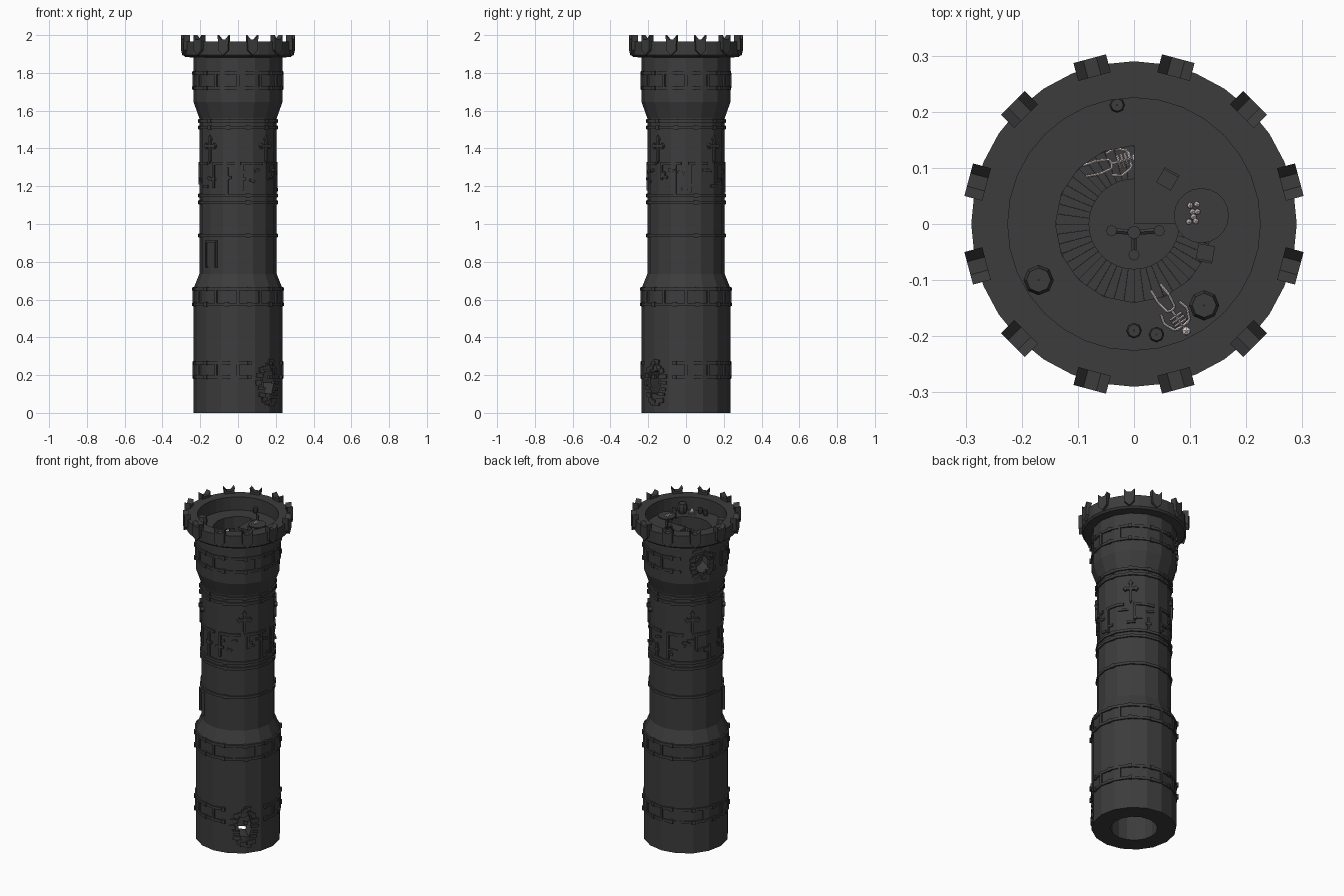
import bpy, bmesh, math, random
from mathutils import Matrix, Vector

if "Cube" in bpy.data.objects:
    bpy.data.objects.remove(bpy.data.objects["Cube"])
random.seed(7)
N = 16
rad = math.radians

def material(name, rgb):
    m = bpy.data.materials.new(name)
    m.diffuse_color = (*rgb, 1)
    m.use_nodes = True
    m.node_tree.nodes["Principled BSDF"].inputs["Base Color"].default_value = m.diffuse_color
    return m

STONE = material("dark_stone", (0.045, 0.045, 0.045))
BONE = material("pale_bone", (0.78, 0.68, 0.68))

def finish(name, bm, mat=STONE):
    bmesh.ops.recalc_face_normals(bm, faces=bm.faces[:])
    me = bpy.data.meshes.new(name)
    bm.to_mesh(me)
    bm.free()
    me.materials.append(mat)
    ob = bpy.data.objects.new(name, me)
    bpy.context.collection.objects.link(ob)
    return ob

def facet(r, deg):
    """Distance to the faceted wall in a given direction."""
    s = 360 / N
    return r * math.cos(math.pi / N) / math.cos(rad(deg % s - s / 2))

def on_wall(deg, r, z):
    """Frame with x pointing outward, y along the wall, z up."""
    return Matrix.Rotation(rad(deg), 4, 'Z') @ Matrix.Translation((r, 0, z))

def box(bm, M, sx, sy, sz):
    bmesh.ops.create_cube(bm, size=1, matrix=M @ Matrix.Diagonal((sx, sy, sz, 1)))

def lathe(bm, prof, n, M=Matrix()):
    rings = [[bm.verts.new(M @ Vector((r * math.cos(2 * math.pi * k / n), r * math.sin(2 * math.pi * k / n), z)))
              for r, z in prof] for k in range(n)]
    for k in range(n):
        a, b = rings[k], rings[(k + 1) % n]
        for i in range(len(prof)):
            j = (i + 1) % len(prof)
            bm.faces.new((a[i], a[j], b[j], b[i]))

def arc(bm, r0, r1, z0, z1, a0, a1, flat=True, step=11.25):
    """Ring piece with a rectangular section between two angles."""
    k = math.ceil((a1 - a0) / step - 1e-6)
    rows = []
    for i in range(k + 1):
        a = a0 + (a1 - a0) * i / k
        c, s = math.cos(rad(a)), math.sin(rad(a))
        p, q = (facet(r0, a), facet(r1, a)) if flat else (r0, r1)
        rows.append([bm.verts.new((d * c, d * s, z)) for d, z in ((p, z0), (q, z0), (q, z1), (p, z1))])
    for a, b in zip(rows, rows[1:]):
        for i in range(4):
            j = (i + 1) % 4
            bm.faces.new((a[i], a[j], b[j], b[i]))
    bm.faces.new(rows[0])
    bm.faces.new(rows[-1])

def prism(bm, pts, depth, M):
    """Outline in the local y-z plane, extruded along x."""
    lo = [bm.verts.new(M @ Vector((0, y, z))) for y, z in pts]
    hi = [bm.verts.new(M @ Vector((depth, y, z))) for y, z in pts]
    bm.faces.new(lo)
    bm.faces.new(hi)
    for i in range(len(pts)):
        j = (i + 1) % len(pts)
        bm.faces.new((lo[i], lo[j], hi[j], hi[i]))

def stick(bm, p, q, r, n=5):
    p, q = Vector(p), Vector(q)
    M = Matrix.Translation((p + q) / 2) @ (q - p).to_track_quat('Z', 'Y').to_matrix().to_4x4()
    bmesh.ops.create_cone(bm, cap_ends=True, segments=n, radius1=r, radius2=r, depth=(q - p).length, matrix=M)

# hollow tower body
bm = bmesh.new()
lathe(bm, [(.13, 0), (.235, 0), (.235, .66), (.205, .735), (.205, 1.56), (.235, 1.645),
           (.235, 1.885), (.14, 1.885), (.14, 1.6), (.13, 1.6)], N)
tower = finish("tower_body", bm)

# two broken openings with loose bricks around them
rubble = bmesh.new()
for deg, z, hy, hz in ((-45, .16, .05, .08), (147, 1.765, .05, .06)):
    bm = bmesh.new()
    pts = []
    for i in range(11):
        t = 2 * math.pi * i / 11
        f = random.uniform(.7, 1.1)
        pts.append((hy * f * math.cos(t), hz * f * math.sin(t)))
    prism(bm, pts, .3, on_wall(deg, .06, z))
    cutter = finish("hole_cutter", bm)
    cutter.hide_render = True
    mod = tower.modifiers.new("hole", 'BOOLEAN')
    mod.operation, mod.solver, mod.object = 'DIFFERENCE', 'EXACT', cutter
    bpy.context.view_layer.objects.active = tower
    bpy.ops.object.modifier_apply(modifier=mod.name)
    bpy.data.objects.remove(cutter)
    for i in range(18):
        t = 2 * math.pi * i / 18
        f = random.uniform(1.05, 1.5)
        a = deg + math.degrees(hy * f * math.cos(t) / .235)
        M = on_wall(a, facet(.235, a), z + hz * f * math.sin(t)) @ Matrix.Rotation(random.uniform(-.25, .25), 4, 'X')
        box(rubble, M, .016, random.uniform(.025, .05), random.uniform(.015, .028))
finish("rubble_bricks", rubble)

# raised rails around the wall
bm = bmesh.new()
for r, z in ((.235, .19), (.235, .265), (.235, .575), (.235, .655), (.205, .94), (.205, 1.115),
             (.205, 1.15), (.205, 1.51), (.205, 1.545), (.235, 1.72), (.235, 1.80)):
    gaps = [(-12, -78)] if z < .3 else [(180, 118)] if z > 1.7 else [(360, 0)]
    for a0, a1 in gaps:
        if a0 == 360:
            arc(bm, r - .005, r + .008, z - .008, z + .008, 0, 360)
        else:
            arc(bm, r - .005, r + .008, z - .008, z + .008, a0, a1 + 360)
    for k in range(12):
        a = 30 * k + 15
        if .9 < z < 1.2 and k % 3:
            continue
        box(bm, on_wall(a, facet(r, a) + .003, z), .018, .02, .022)
for k in range(8):
    arc(bm, .2, .213, 1.312, 1.328, 45 * k + 4, 45 * k + random.uniform(26, 41))
finish("rails", bm)

# upright struts tying pairs of rails together
bm = bmesh.new()
for r, z0, z1 in ((.235, .19, .265), (.235, .575, .655), (.235, 1.72, 1.8)):
    for k in range(12):
        a = 30 * k
        if (z0 < .3 and k in (10, 11)) or (z0 > 1.7 and k in (4, 5)):
            continue
        box(bm, on_wall(a, facet(r, a) + .001, (z0 + z1) / 2), .012, .014, z1 - z0)
finish("struts", bm)

# broken lattice around the middle
bm = bmesh.new()
for k in range(16):
    a = 22.5 * k + 6
    r = facet(.205, a) + .001
    if k % 4 != 1:
        h = random.uniform(.08, .17)
        z = 1.15 + h / 2 if k % 2 else 1.32 - h / 2
        box(bm, on_wall(a, r, z), .014, .013, h)
    for j in range(2):
        b = a + random.uniform(-9, 9)
        M = on_wall(b, facet(.205, b), random.uniform(1.18, 1.29)) @ Matrix.Rotation(random.uniform(-.4, .4), 4, 'X')
        box(bm, M, .014, random.uniform(.025, .05), .014)
finish("broken_lattice", bm)

# cross-shaped arrow slits
bm = bmesh.new()
half = [(0, .075), (.012, .055), (.007, .045), (.007, .026), (.025, .026), (.03, .034), (.042, .018),
        (.03, .002), (.025, .01), (.007, .01), (.007, -.055), (0, -.075)]
cross = half + [(-y, z) for y, z in half[-2:0:-1]]
for a in (45, 135, 225, 315):
    prism(bm, cross, .02, on_wall(a, .195, 1.395))
finish("arrow_slits", bm)

# door with frame
bm = bmesh.new()
M = on_wall(-134, .195, .84)
box(bm, M, .018, .06, .13)
for y in (-.034, .034):
    box(bm, M @ Matrix.Translation((.004, y, 0)), .026, .009, .14)
box(bm, M @ Matrix.Translation((.004, 0, .067)), .026, .076, .01)
finish("door", bm)

# parapet crown and notched merlons
bm = bmesh.new()
lathe(bm, [(.225, 1.88), (.28, 1.885), (.29, 1.895), (.29, 1.965), (.225, 1.965)], 32)
finish("parapet", bm)
bm = bmesh.new()
shield = [(-.03, 2), (-.012, 1.978), (.012, 1.978), (.03, 2), (.027, 1.92), (0, 1.893), (-.027, 1.92)]
for k in range(12):
    prism(bm, shield, .033, on_wall(30 * k + 15, .272, 0))
finish("merlons", bm)

# quarter slab over the stairwell, landing and stairs
bm = bmesh.new()
arc(bm, .001, .142, 1.868, 1.885, 0, 90, False)
bmesh.ops.create_cone(bm, cap_ends=True, segments=N, radius1=.14, radius2=.14, depth=.02,
                      matrix=Matrix.Translation((0, 0, 1.605)))
finish("floor_slabs", bm)
bm = bmesh.new()
for k in range(36):
    a = 90 + 7.5 * k
    z = 1.63 + .0068 * k
    arc(bm, .08, .139, z - .03, z, a, a + 7.4, False)
finish("spiral_stairs", bm)

# candle stand in the stairwell
bm = bmesh.new()
stick(bm, (0, -.015, 1.61), (0, -.015, 1.7), .012, 8)
for x, y in ((-.04, -.012), (.045, -.012), (0, -.055)):
    stick(bm, (0, -.015, 1.69), (x, y, 1.69), .005)
    stick(bm, (x, y, 1.68), (x, y, 1.71), .01, 8)
finish("candle_stand", bm)

# table, stools and barrels on the roof
F = 1.885
bm = bmesh.new()
stick(bm, (.12, .015, F + .04), (.12, .015, F + .047), .049, 20)
stick(bm, (.12, .015, F), (.12, .015, F + .04), .01, 8)
finish("round_table", bm)
bm = bmesh.new()
for x, y, a in ((.06, .08, 60), (.127, -.052, -100)):
    M = Matrix.Translation((x, y, F)) @ Matrix.Rotation(rad(a), 4, 'Z')
    box(bm, M @ Matrix.Translation((0, 0, .024)), .03, .03, .005)
    box(bm, M @ Matrix.Translation((.014, 0, .042)), .004, .03, .036)
    for sx in (-.012, .012):
        for sy in (-.012, .012):
            box(bm, M @ Matrix.Translation((sx, sy, .012)), .005, .005, .024)
finish("chairs", bm)
bm = bmesh.new()
for x, y, r in ((-.17, -.1, .027), (.125, -.145, .027), (-.03, .212, .014), (0, -.19, .014), (.04, -.197, .014)):
    lathe(bm, [(.001, 0), (r * .8, 0), (r, r * .7), (r, r * 1.5), (r * .8, r * 2.2), (.001, r * 2.2)], 8,
          Matrix.Translation((x, y, F)))
finish("barrels", bm)

# skeletons and the skulls on the table
bm = bmesh.new()
def skeleton(x, y, z, deg):
    M = Matrix.Translation((x, y, z)) @ Matrix.Rotation(rad(deg), 4, 'Z')
    def limb(*pts):
        for p, q in zip(pts, pts[1:]):
            stick(bm, M @ Vector(p), M @ Vector(q), .0022)
    bmesh.ops.create_icosphere(bm, subdivisions=1, radius=.009, matrix=M @ Matrix.Translation((.035, 0, .01)))
    limb((.03, 0, .006), (-.01, 0, .006))
    for i in range(4):
        limb((.024 - .007 * i, -.012, .005), (.024 - .007 * i, 0, .013), (.024 - .007 * i, .012, .005))
    for s in (-1, 1):
        limb((.024, 0, .008), (.022, .016 * s, .008), (.002, .025 * s, .005), (-.015, .02 * s, .004))
        limb((-.01, 0, .006), (-.012, .008 * s, .006), (-.035, .012 * s, .008), (-.06, .01 * s, .004))
skeleton(-.03, .11, 1.665, 15)
skeleton(.073, -.162, F, -55)
finish("skeletons", bm, BONE)
bm = bmesh.new()
for x, y in ((.1, .033), (.112, .035), (.104, .022), (.113, .022), (.098, .004), (.11, .005), (.106, .013)):
    bmesh.ops.create_icosphere(bm, subdivisions=1, radius=.006, matrix=Matrix.Translation((x, y, F + .052)))
finish("table_skulls", bm, BONE)
